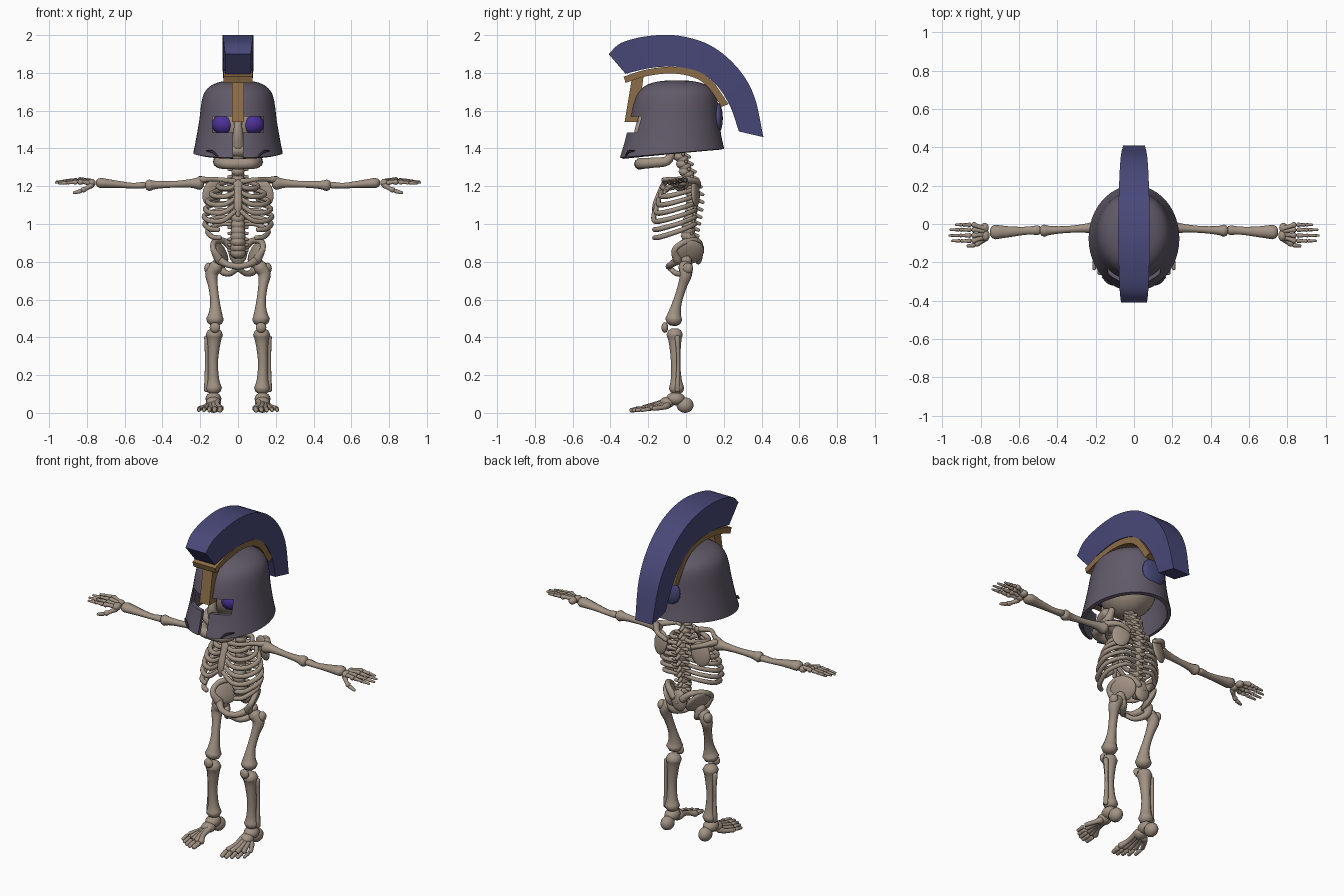
import bpy, bmesh, math
from mathutils import Vector, Matrix, Euler

if "Cube" in bpy.data.objects:
    bpy.data.objects.remove(bpy.data.objects["Cube"], do_unlink=True)


def material(name, rgb):
    m = bpy.data.materials.new(name)
    m.use_nodes = True
    m.diffuse_color = (*rgb, 1)
    bsdf = m.node_tree.nodes["Principled BSDF"]
    bsdf.inputs["Base Color"].default_value = (*rgb, 1)
    bsdf.inputs["Roughness"].default_value = 0.8
    return m


BONE = material("weathered bone", (0.36, 0.29, 0.23))
STEEL = material("dark steel", (0.12, 0.10, 0.14))
PLUME = material("navy plume", (0.065, 0.065, 0.19))
BRONZE = material("bronze", (0.27, 0.155, 0.065))
EYE = material("violet eye", (0.07, 0.03, 0.30))
SLIT = material("slit shadow", (0.03, 0.025, 0.035))


def smooth_path(pts, steps):
    """Catmull-Rom through tuples of any length."""
    pts = [Vector(p) for p in pts]
    ext = [2 * pts[0] - pts[1]] + pts + [2 * pts[-1] - pts[-2]]
    out = []
    for a, b, c, d in zip(ext, ext[1:], ext[2:], ext[3:]):
        for i in range(steps):
            t = i / steps
            out.append(0.5 * (2 * b + (c - a) * t + (2 * a - 5 * b + 4 * c - d) * t * t
                              + (3 * b - a - 3 * c + d) * t ** 3))
    return out + [pts[-1]]


def skin(bm, rings, caps=True):
    rows = [[bm.verts.new(p) for p in ring] for ring in rings]
    n = len(rows[0])
    for a, b in zip(rows, rows[1:]):
        for i in range(n):
            bm.faces.new((a[i], a[(i + 1) % n], b[(i + 1) % n], b[i]))
    if caps:
        bm.faces.new(rows[0])
        bm.faces.new(rows[-1])


def tube(bm, pts, flat=1.0, sides=10, steps=4):
    """Round-ended bone through (x, y, z, radius) points."""
    path = smooth_path(pts, steps)
    pos = [p.xyz for p in path]
    rad = [max(p[3], 0.003) for p in path]
    span = pos[-1] - pos[0]
    ref = Vector((0, 1, 0)) if abs(span.z) > max(abs(span.x), abs(span.y)) else Vector((0, 0, 1))
    rings = []

    def ring(p, t, r):
        u = t.cross(ref).normalized()
        v = u.cross(t)
        angles = [math.tau * k / sides for k in range(sides)]
        rings.append([p + r * (math.cos(a) * u + flat * math.sin(a) * v) for a in angles])

    last = len(pos) - 1
    for i, (p, r) in enumerate(zip(pos, rad)):
        t = (pos[min(i + 1, last)] - pos[max(i - 1, 0)]).normalized()
        if i == 0:
            ring(p - t * r * 0.7, t, r * 0.4)
            ring(p - t * r * 0.45, t, r * 0.8)
        ring(p, t, r)
        if i == last:
            ring(p + t * r * 0.45, t, r * 0.8)
            ring(p + t * r * 0.7, t, r * 0.4)
    skin(bm, rings)


def ball(bm, at, radii, turn=(0, 0, 0), seg=16):
    m = Matrix.Translation(at) @ Euler(turn).to_matrix().to_4x4() @ Matrix.Diagonal((*radii, 1))
    bmesh.ops.create_uvsphere(bm, u_segments=seg, v_segments=seg * 2 // 3, radius=1, matrix=m)


def finish(bm, name, mat, mirror=False, sharp=False):
    bmesh.ops.recalc_face_normals(bm, faces=bm.faces)
    me = bpy.data.meshes.new(name)
    bm.to_mesh(me)
    bm.free()
    me.materials.append(mat)
    ob = bpy.data.objects.new(name, me)
    bpy.context.collection.objects.link(ob)
    if mirror:
        ob.modifiers.new("both sides", 'MIRROR')
    if sharp:
        sharpen(ob)
    else:
        me.shade_smooth()
    return ob


def sharpen(ob):
    bpy.ops.object.select_all(action='DESELECT')
    ob.select_set(True)
    bpy.context.view_layer.objects.active = ob
    bpy.ops.object.convert(target='MESH')
    bpy.ops.object.shade_smooth_by_angle(angle=math.radians(35))


def bones(name, paths, balls=(), mirror=True, flat=1.0, mat=BONE):
    bm = bmesh.new()
    for p in paths:
        tube(bm, p, flat)
    for b in balls:
        ball(bm, *b)
    return finish(bm, name, mat, mirror)


def band(name, stations, mat, steps=5):
    """Strip swept in the side plane: outer y, z, inner y, z, half width."""
    bm = bmesh.new()
    rings = []
    for s in smooth_path([(a, b, c, d) for a, b, c, d, w in stations], steps):
        rings.append(s)
    widths = [w.x for w in smooth_path([(s[4], 0) for s in stations], steps)]
    skin(bm, [[(-w, s[0], s[1]), (w, s[0], s[1]), (w, s[2], s[3]), (-w, s[2], s[3])]
              for s, w in zip(rings, widths)])
    return finish(bm, name, mat, sharp=True)


# Helmet bell: rings of z, y centre, half width, half depth
bm = bmesh.new()
rings = []
for z, yc, rx, ry in smooth_path([(1.375, -.075, .237, .277), (1.45, -.07, .222, .257),
                                  (1.55, -.063, .205, .238), (1.65, -.055, .192, .222),
                                  (1.705, -.05, .172, .198), (1.74, -.05, .13, .15),
                                  (1.757, -.05, .07, .08), (1.76, -.05, .015, .015)], 3):
    tilt = 0.085 * max(0, (1.7 - z) / 0.325)
    angles = [math.tau * i / 48 for i in range(48)]
    rings.append([(rx * math.cos(a), yc + ry * math.sin(a), z + tilt * ry * math.sin(a)) for a in angles])
skin(bm, rings, caps=False)
bm.faces.new([v for v in bm.verts][-48:])
helmet = finish(bm, "helmet", STEEL)
shell = helmet.modifiers.new("wall", 'SOLIDIFY')
shell.thickness, shell.offset = 0.022, -1
# Eye opening and mouth slit
cutters = []
for name, half, low, high in (("eye_cutter", .135, 1.485, 1.57), ("mouth_cutter", .026, 1.2, 1.5)):
    bm = bmesh.new()
    size = Matrix.Diagonal((half * 2, .4, high - low, 1))
    bmesh.ops.create_cube(bm, size=1, matrix=Matrix.Translation((0, -.4, (low + high) / 2)) @ size)
    cutter = finish(bm, name, STEEL)
    cutter.hide_render = True
    cut = helmet.modifiers.new(name, 'BOOLEAN')
    cut.object, cut.operation, cut.solver = cutter, 'DIFFERENCE', 'EXACT'
    cutters.append(cutter)
sharpen(helmet)
for c in cutters:
    bpy.data.objects.remove(c, do_unlink=True)
bones("cheek_slits", [[(.11, -.318, 1.36, .004), (.135, -.305, 1.382, .007), (.165, -.276, 1.388, .004)]], mat=SLIT)

# Crest, its bronze arch and the nose guard
band("crest", [(-.41, 1.90, -.32, 1.795, .068), (-.34, 1.96, -.22, 1.82, .075),
               (-.2, 1.995, -.13, 1.832, .08), (-.04, 1.997, -.03, 1.83, .083),
               (.13, 1.945, .08, 1.80, .08), (.27, 1.83, .17, 1.725, .075),
               (.36, 1.68, .235, 1.62, .068), (.41, 1.46, .28, 1.49, .057)], PLUME)
band("crest_arch", [(-.33, 1.78, -.32, 1.747, .077), (-.22, 1.815, -.21, 1.782, .077),
                    (-.08, 1.833, -.08, 1.797, .077), (.05, 1.813, .035, 1.778, .077),
                    (.14, 1.755, .113, 1.728, .077), (.225, 1.635, .188, 1.62, .077)], BRONZE)
band("nose_guard", [(-.325, 1.54, -.255, 1.54, .033), (-.285, 1.78, -.225, 1.78, .033)], BRONZE, 1)
bones("crest_mount", [], [((0, .17, 1.56), (.08, .025, .08))], False, mat=PLUME)

# Skull and jaw
bones("skull", [[(0, -.235, 1.56, .02), (0, -.25, 1.48, .025), (0, -.22, 1.41, .04)],
                [(-.09, -.13, 1.4, .03), (-.06, -.2, 1.395, .035), (0, -.225, 1.39, .035),
                 (.06, -.2, 1.395, .035), (.09, -.13, 1.4, .03)]],
      [((0, -.055, 1.54), (.155, .17, .16), (0, 0, 0), 24)], False)
bones("eyes", [], [((.077, -.175, 1.527), (.062, .055, .055))], mat=EYE)
bones("jaw", [[(.1, -.07, 1.39, .018), (.105, -.1, 1.335, .026), (.1, -.17, 1.325, .028),
               (.07, -.235, 1.32, .03), (0, -.245, 1.318, .03)]])

# Spine: stacked vertebrae with a process behind each
bm = bmesh.new()
spine = smooth_path([(.03, .86), (.01, .95), (.025, 1.05), (.035, 1.17), (-.005, 1.29), (-.05, 1.41)], 3)
for y, z in spine:
    lower = max(0, 1.05 - z) * 0.04
    tube(bm, [(0, y, z - .012, .036 + lower), (0, y, z, .03 + lower), (0, y, z + .01, .036 + lower)], steps=2)
    tube(bm, [(0, y + .02, z, .012), (0, y + .055, z - .015, .009)], steps=2)
    tube(bm, [(-.05, y + .02, z, .009), (.05, y + .02, z, .009)], steps=2)
finish(bm, "spine", BONE)

# Ribs, breastbone, collar bones and shoulder blades
ribs = []
for i in range(7):
    z = 1.21 - i * .037
    w = (.105, .14, .16, .172, .178, .175, .16)[i]
    front = -.12 - .012 * min(i, 5)
    drop = .02 + .006 * i
    path = [(.02, .035, z + .01, .011), (w * .6, .045, z + .01, .012), (w, -.03, z - drop * .4, .013),
            (w * .85, front * .75, z - drop, .014)]
    if i < 5:
        path += [(w * .45, front, z - drop, .014), (.015, front, z - drop * .4 + i * .006, .012)]
    else:
        path += [(w * .6, front * .93, z - drop - .005, .013)]
    ribs.append(path)
bones("ribs", ribs)
bones("breastbone", [[(0, -.115, 1.215, .028), (0, -.14, 1.17, .02), (0, -.165, 1.1, .022),
                      (0, -.17, 1.045, .012)]], mirror=False, flat=.6)
bones("collar_bones", [[(.02, -.11, 1.225, .016), (.09, -.115, 1.235, .012), (.15, -.06, 1.237, .013),
                        (.205, -.025, 1.232, .02)]])
bones("shoulder_blades", [[(.09, .065, 1.2, .014), (.15, .06, 1.225, .014), (.2, .0, 1.235, .02)]],
      [((.135, .05, 1.165), (.055, .016, .075), (.1, -.25, -.35))])

# Arms
bones("upper_arms", [[(.205, -.02, 1.215, .036), (.25, -.022, 1.215, .024), (.34, -.028, 1.21, .018),
                      (.43, -.033, 1.207, .022), (.47, -.035, 1.205, .032)]])
bones("forearms", [[(.502, -.032, 1.205, .025), (.56, -.035, 1.203, .021), (.64, -.04, 1.21, .027),
                    (.725, -.042, 1.217, .038)]], flat=.75)
fingers = []
for y, reach in ((-.088, .95), (-.06, .965), (-.03, .96), (-.004, .93)):
    base = -.045 + (y + .045) * .6
    z = 1.222 + (y + .045) * .15
    k = .845
    m = (k + reach) / 2
    fingers.append([(.785, base, z, .014), (.815, (base + y) / 2, z + .006, .011), (k - .008, y, z + .006, .015)])
    fingers.append([(k + .012, y, z + .005, .012), (m - .01, y, z + .004, .008), (m, y, z + .003, .011)])
    fingers.append([(m + .012, y, z + .002, .009), (reach, y, z, .006)])
thumb = [[(.775, -.075, 1.205, .016), (.8, -.095, 1.19, .011), (.82, -.105, 1.18, .015)],
         [(.835, -.11, 1.174, .012), (.868, -.115, 1.165, .008)]]
bones("hands", fingers + thumb, [((.775, -.06, 1.217), (.022, .03, .022)), ((.78, -.02, 1.22), (.022, .026, .02))])

# Pelvis
bones("pelvis", [[(.03, .075, .87, .022), (.075, .06, .91, .017), (.125, -.005, .905, .016),
                  (.13, -.06, .865, .016), (.1, -.045, .81, .025)],
                 [(.1, -.04, .81, .024), (.055, -.08, .785, .017), (0, -.09, .775, .018)],
                 [(.1, .0, .81, .03), (.085, .01, .755, .022), (.045, -.045, .737, .015), (0, -.085, .765, .014)]],
      [((.095, .015, .85), (.02, .085, .07), (0, .45, .35)), ((0, .065, .85), (.05, .025, .065))])

# Legs
bones("thighs", [[(.115, -.005, .775, .036), (.14, .0, .735, .034), (.132, -.02, .67, .025),
                  (.122, -.045, .59, .025), (.12, -.06, .53, .035), (.122, -.065, .495, .047)]],
      [((.155, .01, .765), (.024, .028, .03))])
bones("kneecaps", [], [((.122, -.112, .452), (.028, .018, .028))])
bones("shins", [[(.125, -.06, .415, .045), (.127, -.058, .37, .034), (.132, -.055, .27, .026),
                 (.13, -.052, .18, .03), (.128, -.05, .13, .043)],
                [(.165, -.045, .4, .014), (.165, -.04, .27, .01), (.165, -.045, .12, .015)]])

# Feet
toes = []
for i in range(5):
    x = .092 + i * .028
    tip = -.29 + (.0, .0, .012, .03, .055)[i]
    r = .018 - i * .0014
    mid = tip + .065
    toes.append([(.112 + i * .011, -.1, .06 - i * .005, .02), (x * .6 + .055, mid + .05, .042 - i * .003, .014),
                 (x, mid, .023, r)])
    toes.append([(x + .002, mid - .025, .021, r * .85), (x + .004, tip, .013, r * .7)])
bones("feet", toes, [((.128, -.005, .041), (.037, .045, .041)), ((.13, -.055, .075), (.042, .05, .035)),
                     ((.13, -.1, .055), (.04, .04, .03))])
